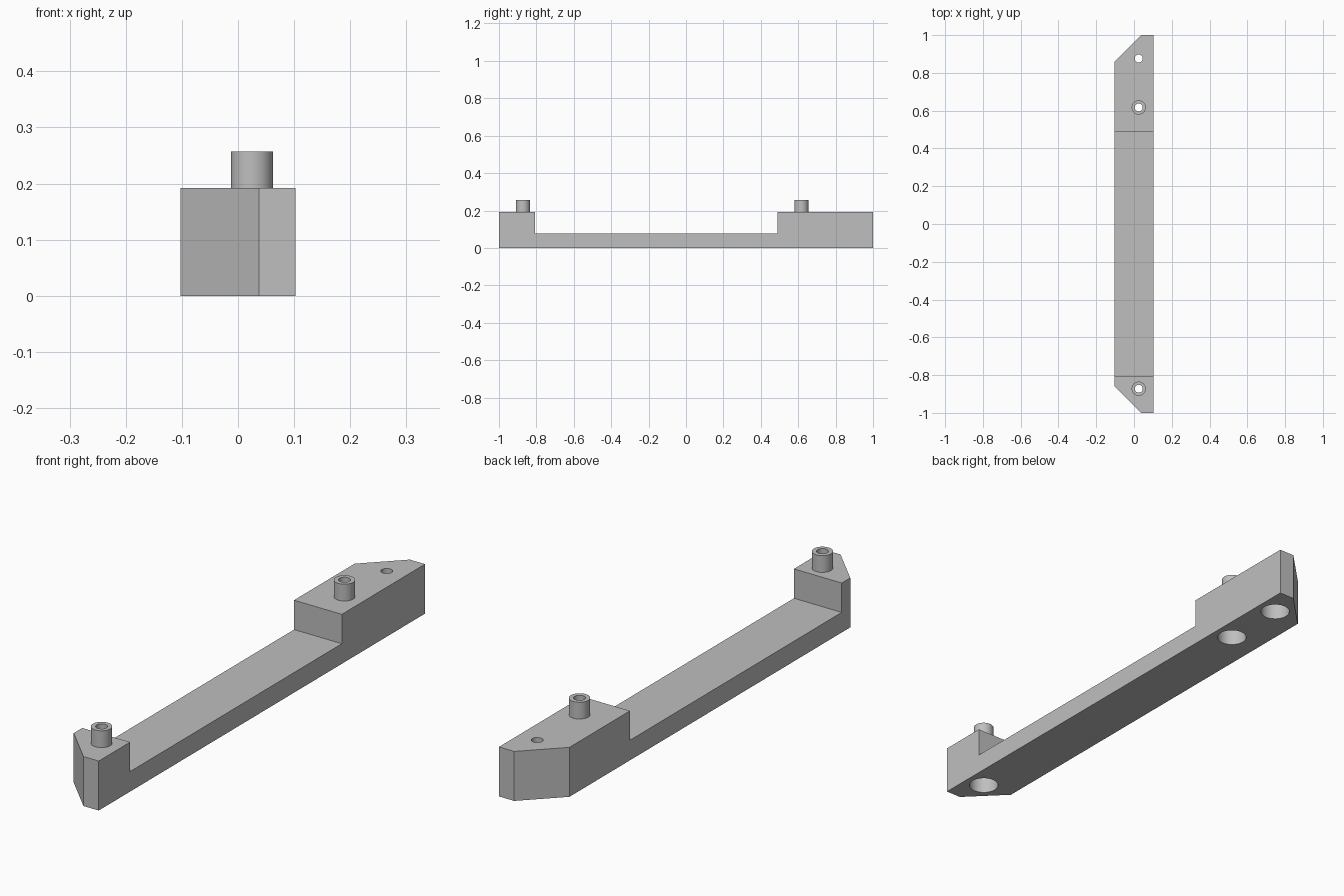
import bpy, bmesh, math
from mathutils import Vector

if "Cube" in bpy.data.objects:
    bpy.data.objects.remove(bpy.data.objects["Cube"])

grey = bpy.data.materials.new("grey")
grey.use_nodes = True
COLOUR = (0.52, 0.52, 0.52, 1)
grey.diffuse_color = COLOUR
grey.node_tree.nodes["Principled BSDF"].inputs["Base Color"].default_value = COLOUR

HALF_W, BLOCK_TOP, BAR_TOP, BOSS_TOP = 0.1025, 0.192, 0.078, 0.257
PIN_X = 0.025
BOSSES = (-0.872, 0.617)
HOLES = BOSSES + (0.876,)


def cylinder(name, y, radius, z0, z1):
    bpy.ops.mesh.primitive_cylinder_add(vertices=48, radius=radius, depth=z1 - z0,
                                        location=(PIN_X, y, (z0 + z1) / 2))
    obj = bpy.context.object
    obj.name = name
    obj.data.materials.append(grey)
    return obj


# Bar with a raised block at each end: side profile extruded across x
bm = bmesh.new()
profile = [(-1, 0), (1, 0), (1, BLOCK_TOP), (0.49, BLOCK_TOP), (0.49, BAR_TOP),
           (-0.808, BAR_TOP), (-0.808, BLOCK_TOP), (-1, BLOCK_TOP)]
face = bm.faces.new([bm.verts.new((-HALF_W, y, z)) for y, z in profile])
side = bmesh.ops.extrude_face_region(bm, geom=[face])["geom"]
bmesh.ops.translate(bm, vec=(2 * HALF_W, 0, 0),
                    verts=[v for v in side if isinstance(v, bmesh.types.BMVert)])

# Slanted corners on the right side of both ends
for end in (-1, 1):
    cut = bmesh.ops.bisect_plane(bm, geom=bm.verts[:] + bm.edges[:] + bm.faces[:],
                                 plane_co=Vector((0.037, end, 0)),
                                 plane_no=Vector((-1, end, 0)), clear_outer=True)
    edges = [e for e in cut["geom_cut"] if isinstance(e, bmesh.types.BMEdge)]
    bmesh.ops.holes_fill(bm, edges=edges)
bmesh.ops.recalc_face_normals(bm, faces=bm.faces)
mesh = bpy.data.meshes.new("mounting_bar")
bm.to_mesh(mesh)
bm.free()
bar = bpy.data.objects.new("mounting_bar", mesh)
bpy.context.collection.objects.link(bar)
mesh.materials.append(grey)

# Bosses joined on, then counterbores from below and through holes
steps = [("UNION", cylinder("boss", y, 0.0375, 0.15, BOSS_TOP)) for y in BOSSES]
for y in HOLES:
    steps.append(("DIFFERENCE", cylinder("counterbore_cutter", y, 0.055, -0.1, 0.13)))
    steps.append(("DIFFERENCE", cylinder("hole_cutter", y, 0.021, -0.2, 0.4)))

bpy.ops.object.select_all(action="DESELECT")
bpy.context.view_layer.objects.active = bar
bar.select_set(True)
for operation, tool in steps:
    tool.hide_render = True
    mod = bar.modifiers.new(tool.name, "BOOLEAN")
    mod.operation, mod.object, mod.solver = operation, tool, "EXACT"
    bpy.ops.object.modifier_apply(modifier=mod.name)
    bpy.data.objects.remove(tool)

bpy.ops.object.shade_smooth_by_angle(angle=math.radians(30))
